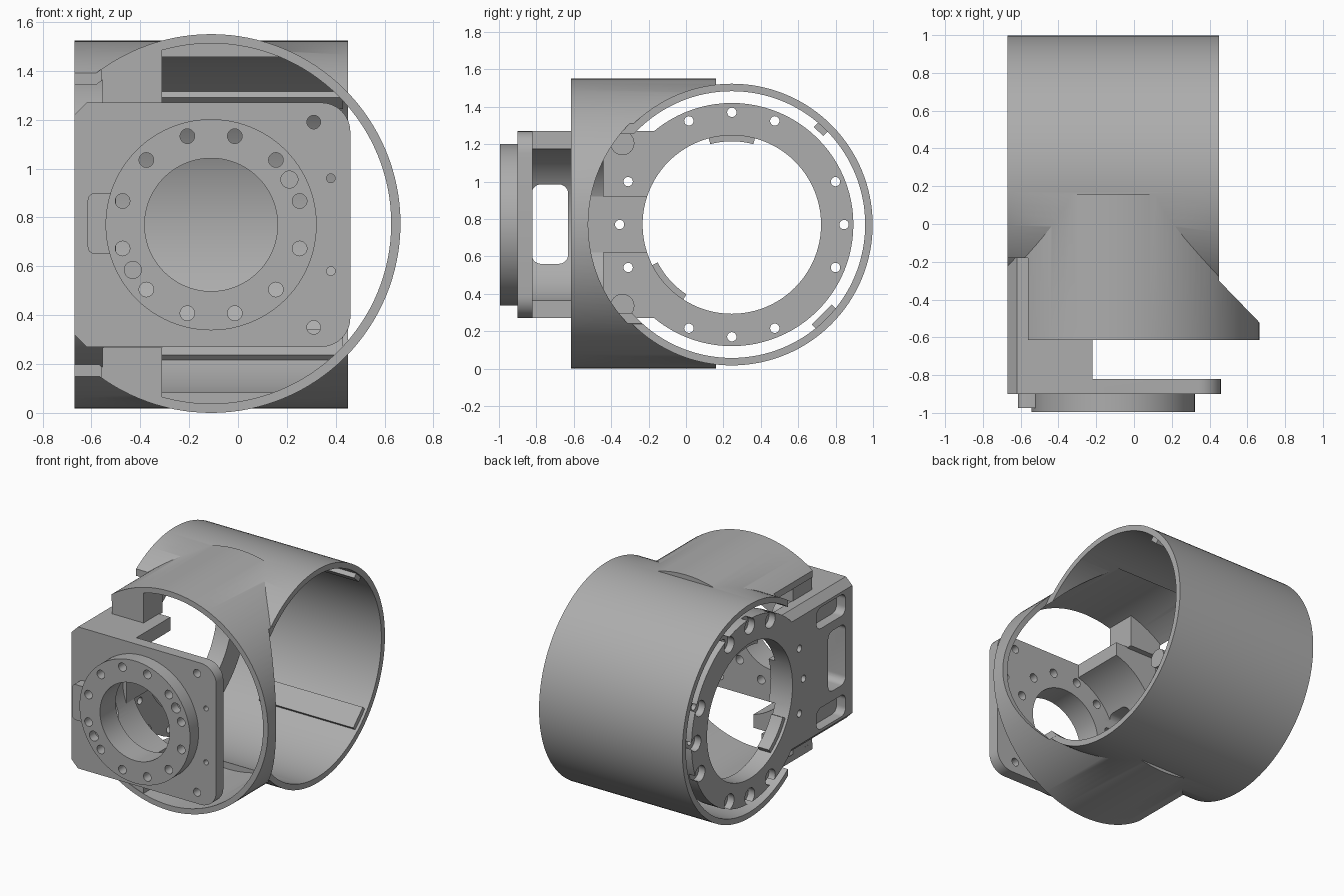
import bpy, bmesh, math
from mathutils import Matrix, Vector

if "Cube" in bpy.data.objects:
    bpy.data.objects.remove(bpy.data.objects["Cube"])

grey = bpy.data.materials.new("machined_grey")
grey.use_nodes = True
COLOUR = (0.42, 0.42, 0.42, 1)
grey.diffuse_color = COLOUR
grey.node_tree.nodes["Principled BSDF"].inputs["Base Color"].default_value = COLOUR

MID = 0.775            # shared height of both tube axes
TX, TY = -0.11, 0.245  # front tube axis x, cross tube axis y


def finish(bm, name):
    bmesh.ops.recalc_face_normals(bm, faces=bm.faces)
    me = bpy.data.meshes.new(name)
    bm.to_mesh(me)
    bm.free()
    me.materials.append(grey)
    ob = bpy.data.objects.new(name, me)
    bpy.context.collection.objects.link(ob)
    return ob


def cyl(name, axis, a, b, lo, hi, r, seg=32):
    """Cylinder along x (a=y, b=z) or along y (a=x, b=z)."""
    bm = bmesh.new()
    bmesh.ops.create_cone(bm, cap_ends=True, segments=seg, radius1=r, radius2=r, depth=hi - lo)
    c = (lo + hi) / 2
    if axis == "x":
        m = Matrix.Translation((c, a, b)) @ Matrix.Rotation(math.pi / 2, 4, "Y")
    else:
        m = Matrix.Translation((a, c, b)) @ Matrix.Rotation(math.pi / 2, 4, "X")
    bmesh.ops.transform(bm, matrix=m, verts=bm.verts)
    return finish(bm, name)


def prism(name, pts, axis, lo, hi):
    """Extrude a (x,z) outline along y or a (y,z) outline along x."""
    bm = bmesh.new()
    place = (lambda p: (p[0], lo, p[1])) if axis == "y" else (lambda p: (lo, p[0], p[1]))
    face = bm.faces.new([bm.verts.new(place(p)) for p in pts])
    out = bmesh.ops.extrude_face_region(bm, geom=[face])
    step = Vector((0, hi - lo, 0)) if axis == "y" else Vector((hi - lo, 0, 0))
    bmesh.ops.translate(bm, vec=step, verts=[v for v in out["geom"] if isinstance(v, bmesh.types.BMVert)])
    return finish(bm, name)


def rounded(a0, a1, b0, b1, r, n=8):
    """Rounded rectangle outline."""
    pts = []
    corners = [(a1 - r, b1 - r), (a0 + r, b1 - r), (a0 + r, b0 + r), (a1 - r, b0 + r)]
    for k, (a, b) in enumerate(corners):
        for i in range(n + 1):
            t = math.pi / 2 * (k + i / n)
            pts.append((a + r * math.cos(t), b + r * math.sin(t)))
    return pts


def box(name, x0, x1, y0, y1, z0, z1):
    return prism(name, [(x0, z0), (x1, z0), (x1, z1), (x0, z1)], "y", y0, y1)


def combine(ob, others, op="DIFFERENCE"):
    """Apply a boolean with each other object, then discard it."""
    for o in others:
        mod = ob.modifiers.new("bool", "BOOLEAN")
        mod.operation, mod.object, mod.solver = op, o, "EXACT"
        deps = bpy.context.evaluated_depsgraph_get()
        me = bpy.data.meshes.new_from_object(ob.evaluated_get(deps))
        ob.modifiers.clear()
        ob.data = me
        bpy.data.objects.remove(o)
    return ob


# Housing: cross tube joined to front tube, then hollowed
shell = cyl("tube_housing", "x", TY, 0.77, -0.67, 0.45, 0.753, 128)
combine(shell, [cyl("front_outer", "y", TX, MID, -0.615, 0.16, 0.775, 128)], "UNION")
combine(shell, [
    cyl("cross_bore", "x", TY, 0.77, -1.2, 0.8, 0.713, 128),
    cyl("mitre_cut", "x", TY, 0.77, 0.4502, 1.2, 0.768, 128),
    cyl("front_bore", "y", TX, MID, -0.9, 0.05, 0.737, 128),
    box("side_trim", -1.2, -0.6702, -1, 1.2, -0.2, 1.8),
    box("corner_trim", -1.2, -0.56, -1, -0.18, -0.2, 1.8),
])

# Blocks joining housing and bracket, trimmed to the tube curve
for tag, z0, z1 in (("upper", 1.262, 1.6), ("lower", -0.05, 0.268)):
    block = box(tag + "_joint_block", -0.555, -0.31, -0.612, -0.4, z0, z1)
    combine(block, [cyl("trim", "y", TX, MID, -1, 0, 0.755, 128)], "INTERSECT")

# Ribs along the inside back of the cross tube
for tag, deg, width in (("upper", 47, 0.07), ("lower", -45, 0.15)):
    t = math.radians(deg)
    out, side = Vector((math.cos(t), math.sin(t))), Vector((-math.sin(t), math.cos(t)))
    c = Vector((TY, 0.77))
    pts = [c + out * r + side * s * width / 2 for r, s in ((0.68, -1), (0.72, -1), (0.72, 1), (0.68, 1))]
    prism(tag + "_inner_rib", pts, "x", -0.31, 0.43)

# Bracket: front plate, bored corner block, chamfered side wall and round end plate
LOW, TOP, CH = 0.27, 1.27, 0.05


def chamfered(x1):
    return [(-0.67, LOW + CH), (-0.67 + CH, LOW), (x1, LOW), (x1, TOP), (-0.67 + CH, TOP), (-0.67, TOP - CH)]


arc = [p for p in rounded(-0.6, 0.46, LOW, TOP, 0.12) if p[0] > 0.3]
right_side = sorted(arc, key=lambda p: p[1])
outline = [(-0.67, LOW + CH), (-0.67 + CH, LOW)] + right_side + [(-0.67 + CH, TOP), (-0.67, TOP - CH)]
bracket = prism("mounting_bracket", chamfered(-0.22), "y", -0.85, -0.44)
combine(bracket, [cyl("block_bore", "y", TX, 0.77, -1, 0, 0.42, 96)])
combine(bracket, [
    prism("front_plate", outline, "y", -0.9, -0.82),
    prism("side_wall", chamfered(-0.55), "y", -0.87, -0.1),
    cyl("end_disc", "x", TY, 0.77, -0.67, -0.55, 0.65, 96),
    box("wall_pad", -0.56, -0.5, -0.53, -0.2, 0.62, 0.92),
    cyl("flange", "y", TX, 0.77, -0.995, -0.88, 0.432, 96),
    prism("flange_tab", rounded(-0.615, -0.5, 0.65, 0.9, 0.03), "y", -0.975, -0.89),
], "UNION")

# Large openings and weight-saving pockets
cuts = [
    cyl("end_hole", "x", TY, 0.77, -0.9, -0.3, 0.477, 96),
    cyl("flange_hole", "y", TX, 0.77, -1.2, -0.7, 0.272, 96),
    prism("wall_window", rounded(-0.825, -0.63, 0.56, 0.985, 0.05), "x", -0.9, -0.45),
    prism("upper_pocket", rounded(-0.825, -0.5, 1.05, 1.2, 0.05), "x", -0.9, -0.6),
    prism("lower_pocket", rounded(-0.825, -0.5, 0.34, 0.49, 0.05), "x", -0.9, -0.6),
]
# Flange bolt circle, dowel holes and plate corner holes
for k in range(12):
    t = math.radians(15 + 30 * k)
    cuts.append(cyl("bolt", "y", TX + 0.375 * math.cos(t), 0.77 + 0.375 * math.sin(t), -1.2, -0.7, 0.03, 20))
for s in (1, -1):
    t = math.radians(30)
    cuts.append(cyl("dowel", "y", TX + s * 0.37 * math.cos(t), 0.77 + s * 0.37 * math.sin(t), -1.2, -0.93, 0.035, 20))
    cuts.append(cyl("corner", "y", 0.31, 0.77 + s * 0.42, -1.2, -0.7, 0.028, 20))
    cuts.append(cyl("small", "y", 0.38, 0.77 + s * 0.19, -1.2, -0.7, 0.018, 16))
# End plate bolt circle with counterbores on the outer side
for k in range(16):
    if k % 4 == 2:
        continue
    t = math.pi / 8 * k
    y, z = TY + 0.6 * math.cos(t), 0.77 + 0.6 * math.sin(t)
    cuts.append(cyl("bolt", "x", y, z, -0.9, -0.45, 0.025, 20))
    if k not in (7, 8, 9):
        cuts.append(cyl("counterbore", "x", y, z, -0.9, -0.62, 0.055, 24))
combine(bracket, cuts)

# Inward lugs on the end plate opening
for tag, mid in (("upper", 90), ("lower", 222)):
    angs = [math.radians(mid - 15 + 3 * i) for i in range(11)]
    pts = [(TY + r * math.cos(t), 0.77 + r * math.sin(t))
           for r, row in ((0.485, angs), (0.445, angs[::-1])) for t in row]
    prism(tag + "_lug", pts, "x", -0.65, -0.56)

# Round bosses on the inner face of the side wall
for tag, z in (("upper", 1.205), ("lower", 0.335)):
    cyl(tag + "_boss", "x", -0.34, z, -0.56, -0.48, 0.064)

# Smooth curved walls, keep edges crisp
bpy.ops.object.select_all(action="DESELECT")
for ob in bpy.context.scene.objects:
    if ob.type == "MESH" and ob.data.materials and ob.data.materials[0] == grey:
        ob.select_set(True)
        bpy.context.view_layer.objects.active = ob
bpy.ops.object.shade_smooth_by_angle(angle=math.radians(30))
